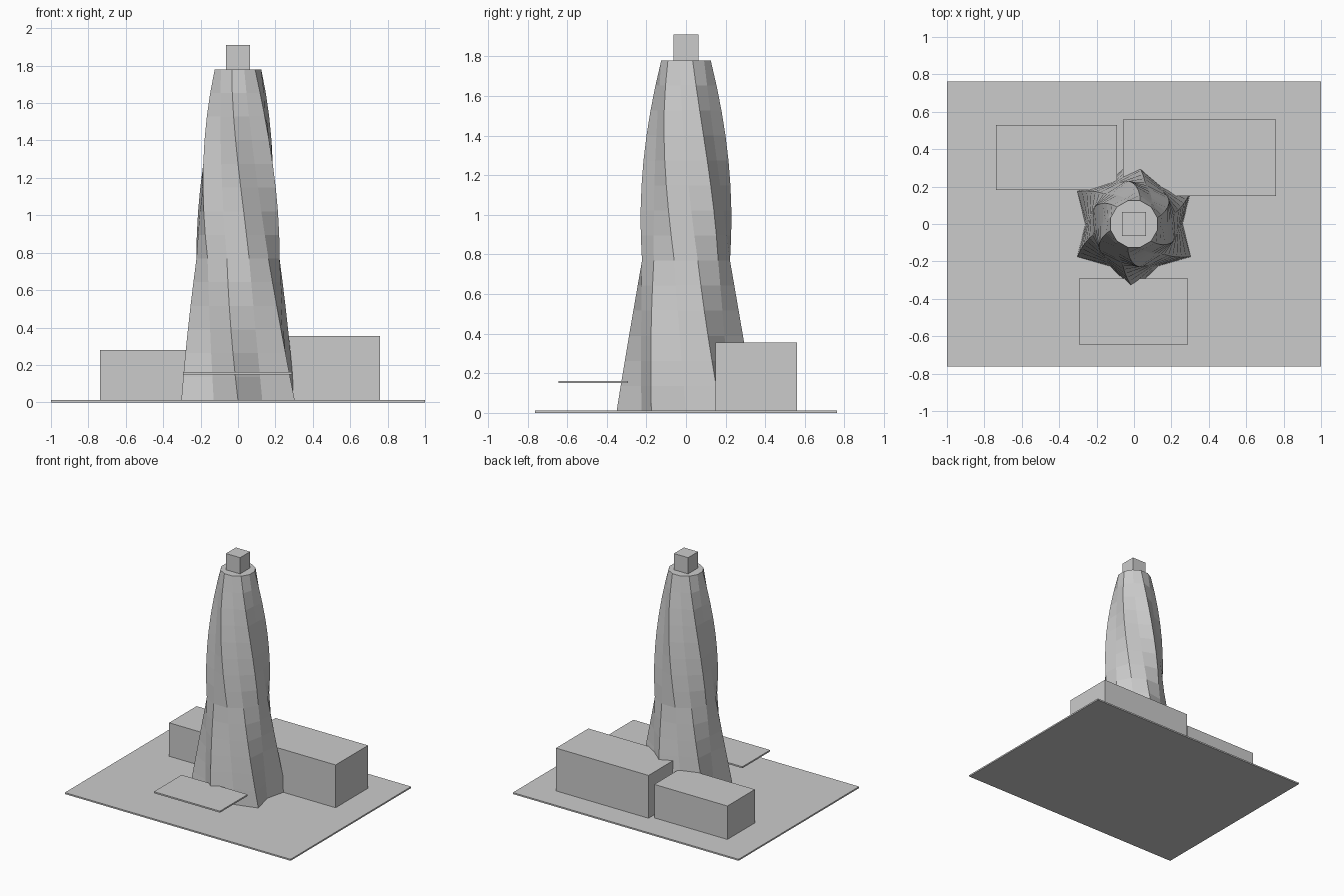
import bpy
import math

if "Cube" in bpy.data.objects:
    bpy.data.objects.remove(bpy.data.objects["Cube"])

grey = bpy.data.materials.new("light grey")
grey.diffuse_color = (0.6, 0.6, 0.6, 1)
grey.use_nodes = True
grey.node_tree.nodes["Principled BSDF"].inputs["Base Color"].default_value = grey.diffuse_color


def make(name, verts, faces):
    mesh = bpy.data.meshes.new(name)
    mesh.from_pydata(verts, [], faces)
    mesh.materials.append(grey)
    mesh.update()
    obj = bpy.data.objects.new(name, mesh)
    bpy.context.collection.objects.link(obj)
    return obj


def box(name, x0, x1, y0, y1, z0, z1):
    v = [(x, y, z) for z in (z0, z1)
         for x, y in ((x0, y0), (x1, y0), (x1, y1), (x0, y1))]
    f = [(3, 2, 1, 0), (4, 5, 6, 7)]
    f += [(i, (i + 1) % 4, (i + 1) % 4 + 4, i + 4) for i in range(4)]
    return make(name, v, f)


# Site plate, side wings, entrance canopy and roof block
box("site_plate", -1, 1, -0.763, 0.763, 0, 0.012)
box("left_wing", -0.738, -0.09, 0.182, 0.53, 0.01, 0.28)
box("right_wing", -0.06, 0.76, 0.15, 0.56, 0.01, 0.355)
box("entrance_canopy", -0.295, 0.29, -0.643, -0.292, 0.15, 0.162)
box("roof_block", -0.063, 0.063, -0.063, 0.063, 1.77, 1.91)

# Twisting tower: six-pointed star, then the ridges swap, ending in a 12-gon
LEVELS, MID, SIDES = 14, 6, 12
verts, faces = [], []
for k in range(LEVELS + 1):
    if k <= MID:
        u = k / MID
        point, valley, twist = 0.35 - 0.12 * u, 0.26 - 0.03 * u, 15 * u
    else:
        u = (k - MID) / (LEVELS - MID)
        point = 0.23 - 0.101 * u
        valley = point + 0.14 * u * (1 - u)
        twist = 15 + 30 * u
    for i in range(SIDES):
        a = math.radians(30 * i - twist)
        r = point if i % 2 else valley
        verts.append((r * math.cos(a), r * math.sin(a), 0.01 + 1.77 * k / LEVELS))
for k in range(LEVELS):
    for i in range(SIDES):
        j = (i + 1) % SIDES
        b = k * SIDES
        faces.append((b + i, b + j, b + SIDES + j, b + SIDES + i))
faces.append(tuple(reversed(range(SIDES))))
faces.append(tuple(range(LEVELS * SIDES, (LEVELS + 1) * SIDES)))
make("twisted_tower", verts, faces)
